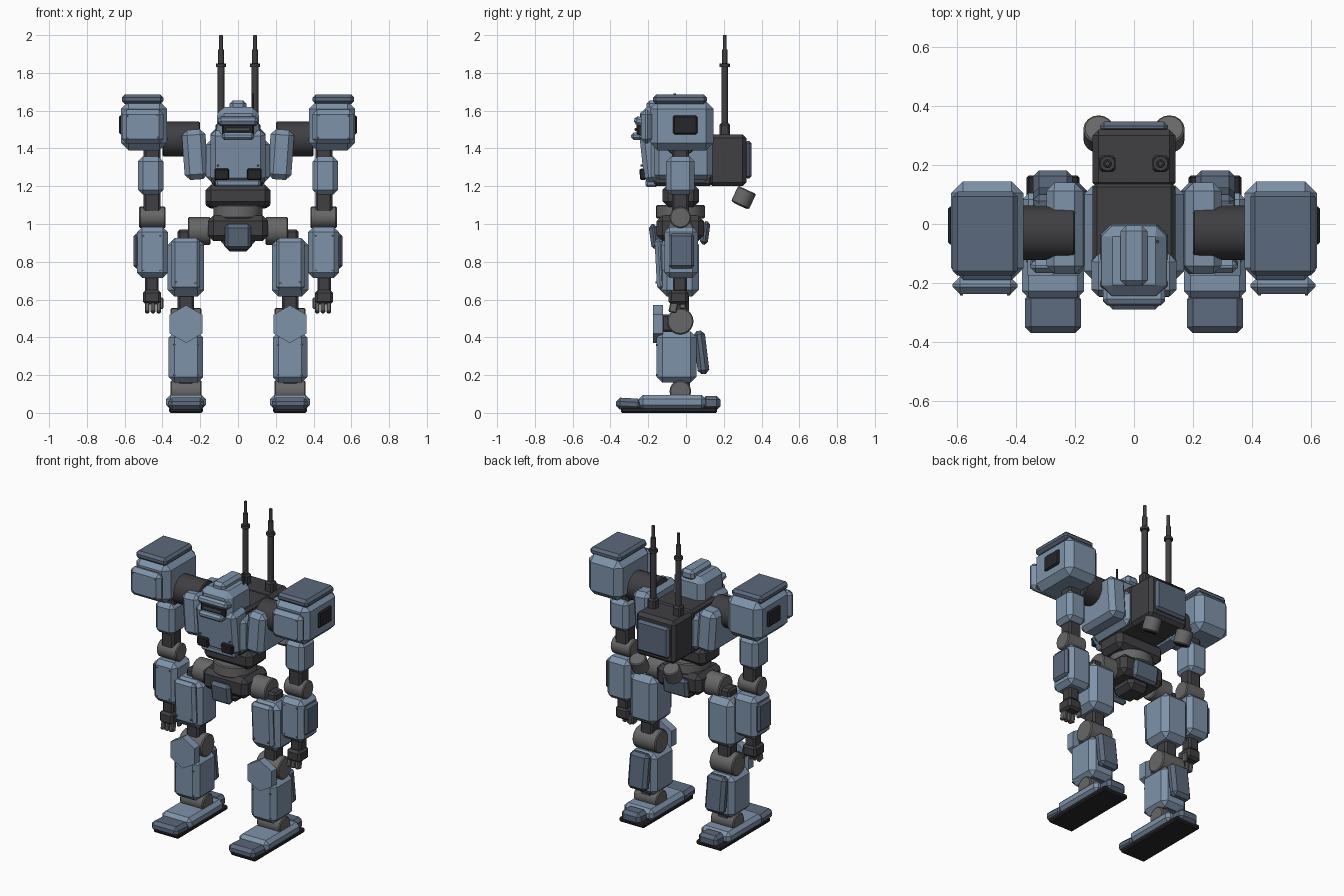
import bpy, bmesh
from math import radians, pi
from mathutils import Matrix, Vector

cube = bpy.data.objects.get("Cube")
if cube:
    bpy.data.objects.remove(cube, do_unlink=True)


def material(name, rgb):
    m = bpy.data.materials.new(name)
    m.use_nodes = True
    m.diffuse_color = (*rgb, 1)
    m.node_tree.nodes["Principled BSDF"].inputs["Base Color"].default_value = (*rgb, 1)
    return m


BLUE = material("steel blue", (0.21, 0.29, 0.40))
NAVY = material("slate blue", (0.105, 0.14, 0.20))
DARK = material("charcoal", (0.05, 0.05, 0.056))
GREY = material("joint grey", (0.135, 0.135, 0.135))
BLACK = material("black", (0.02, 0.02, 0.024))


def finish(name, bm, mat, smooth=False):
    bmesh.ops.recalc_face_normals(bm, faces=bm.faces)
    me = bpy.data.meshes.new(name)
    bm.to_mesh(me)
    bm.free()
    me.materials.append(mat)
    ob = bpy.data.objects.new(name, me)
    bpy.context.collection.objects.link(ob)
    if smooth:
        bpy.ops.object.select_all(action="DESELECT")
        ob.select_set(True)
        bpy.context.view_layer.objects.active = ob
        bpy.ops.object.shade_smooth_by_angle(angle=radians(35))
    return ob


def box(name, xs, ys, zs, mat, bevel=0.01, tilt=0, roll=0, top=1):
    """Chamfered box from ranges; tilt turns about x, roll about y, top narrows the upper end."""
    size = [b - a for a, b in (xs, ys, zs)]
    mid = Vector([(a + b) / 2 for a, b in (xs, ys, zs)])
    bm = bmesh.new()
    bmesh.ops.create_cube(bm, size=1)
    for v in bm.verts:
        k = top if v.co.z > 0 else 1
        v.co = Vector((v.co.x * size[0] * k, v.co.y * size[1] * k, v.co.z * size[2]))
    if bevel:
        bmesh.ops.bevel(bm, geom=bm.edges[:], offset=min(bevel, min(size) * 0.45),
                        segments=1, affect="EDGES")
    turn = Matrix.Rotation(radians(roll), 4, "Y") @ Matrix.Rotation(radians(tilt), 4, "X")
    bm.transform(Matrix.Translation(mid) @ turn)
    return finish(name, bm, mat)


def drum(name, mid, radius, length, mat, axis="Z", sides=20, tilt=0, bevel=0.006, spin=0, tip=1):
    """Chamfered cylinder or prism along an axis."""
    bm = bmesh.new()
    bmesh.ops.create_cone(bm, cap_ends=True, segments=sides, radius1=radius,
                          radius2=radius * tip, depth=length)
    if bevel:
        rims = [e for e in bm.edges if any(len(f.verts) > 4 for f in e.link_faces)]
        bmesh.ops.bevel(bm, geom=rims, offset=bevel, segments=1, affect="EDGES")
    turn = {"X": Matrix.Rotation(pi / 2, 4, "Y"), "Y": Matrix.Rotation(pi / 2, 4, "X"),
            "Z": Matrix.Identity(4)}[axis]
    bm.transform(Matrix.Translation(mid) @ Matrix.Rotation(radians(tilt), 4, "X") @ turn
                 @ Matrix.Rotation(radians(spin), 4, "Z"))
    return finish(name, bm, mat, smooth=sides > 8)


def rivets(name, xs, y, zs):
    bm = bmesh.new()
    for x in xs:
        for z in zs:
            spot = Matrix.Translation((x, y, z)) @ Matrix.Rotation(pi / 2, 4, "X")
            bmesh.ops.create_cone(bm, cap_ends=True, segments=8, radius1=0.006,
                                  radius2=0.005, depth=0.01, matrix=spot)
    finish(name, bm, GREY)


# Torso
box("torso_core", (-0.14, 0.14), (-0.17, 0.14), (1.2, 1.48), DARK, 0.015)
box("torso_shell", (-0.17, 0.17), (-0.19, 0.13), (1.22, 1.45), BLUE, 0.03)
box("chest_plate", (-0.145, 0.145), (-0.235, -0.09), (1.225, 1.5), BLUE, 0.025, tilt=6)
box("chest_lip", (-0.12, 0.12), (-0.215, -0.15), (1.195, 1.24), BLUE, 0.012)
rivets("chest_rivets", (-0.105, 0.105), -0.235, (1.31, 1.43))

# Head
box("head", (-0.115, 0.115), (-0.25, 0), (1.44, 1.62), BLUE, 0.035, top=0.94)
box("head_crest", (-0.045, 0.045), (-0.21, -0.005), (1.59, 1.655), BLUE, 0.018)
box("brow", (-0.105, 0.105), (-0.275, -0.2), (1.52, 1.565), BLUE, 0.014, tilt=-15)
box("visor", (-0.085, 0.085), (-0.262, -0.2), (1.465, 1.53), BLACK, 0.008)
box("visor_slit", (-0.065, 0.065), (-0.272, -0.25), (1.492, 1.508), GREY, 0.004)
box("jaw", (-0.085, 0.085), (-0.29, -0.2), (1.445, 1.485), BLUE, 0.013)
drum("head_aerial", (0.08, -0.06, 1.64), 0.006, 0.1, DARK, sides=8, bevel=0)

# Backpack
box("backpack", (-0.14, 0.14), (0.12, 0.32), (1.2, 1.475), DARK, 0.02)
box("backpack_plate", (-0.115, 0.115), (0.31, 0.347), (1.24, 1.44), NAVY, 0.014)

# Waist and pelvis
box("waist", (-0.172, 0.172), (-0.125, 0.07), (1.09, 1.21), DARK, 0.03)
drum("waist_ring", (0, -0.03, 1.065), 0.13, 0.07, GREY, sides=24)
box("pelvis", (-0.16, 0.16), (-0.155, 0.095), (0.91, 1.045), DARK, 0.03)
box("pelvis_base", (-0.075, 0.075), (-0.12, 0.06), (0.855, 0.95), DARK, 0.03)
box("front_skirt", (-0.07, 0.07), (-0.19, -0.145), (0.865, 1.0), NAVY, 0.018, tilt=8)
box("back_skirt", (-0.09, 0.09), (0.08, 0.122), (0.89, 1.015), NAVY, 0.016, tilt=-8)

# Everything that comes in pairs
for side, s in (("left", 1), ("right", -1)):
    def X(a, b):
        return tuple(sorted((s * a, s * b)))

    def name(part):
        return side + "_" + part

    # Chest sides, vents, masts and thrusters
    box(name("chest_side"), X(0.165, 0.29), (-0.17, 0.14), (1.235, 1.5), BLUE, 0.028, roll=4 * s)
    box(name("chest_vent"), X(0.048, 0.125), (-0.245, -0.18), (1.235, 1.295), BLACK, 0.006, tilt=6)
    box(name("mast_base"), X(0.062, 0.118), (0.177, 0.233), (1.46, 1.535), DARK, 0.01)
    for part, r, low, high in (("mast", 0.018, 1.52, 1.84), ("mast_collar", 0.027, 1.83, 1.85),
                               ("mast_upper", 0.015, 1.84, 1.925), ("mast_tip", 0.01, 1.92, 2.0)):
        drum(name(part), (s * 0.09, 0.205, (low + high) / 2), r, high - low, DARK,
             sides=12, bevel=0.002)
    drum(name("thruster"), (s * 0.12, 0.305, 1.14), 0.052, 0.09, GREY, tilt=-25, sides=16)
    drum(name("nozzle"), (s * 0.12, 0.286, 1.099), 0.038, 0.006, BLACK, tilt=-25, sides=16, bevel=0)

    # Shoulder
    drum(name("shoulder_axle"), (s * 0.3, -0.03, 1.45), 0.092, 0.2, DARK, "X")
    drum(name("shoulder_hub"), (s * 0.25, -0.03, 1.45), 0.07, 0.04, GREY, "X")
    box(name("shoulder_pod"), X(0.375, 0.62), (-0.19, 0.145), (1.39, 1.65), BLUE, 0.04)
    box(name("shoulder_cap"), X(0.395, 0.615), (-0.175, 0.11), (1.635, 1.685), NAVY, 0.016)
    box(name("shoulder_front"), X(0.395, 0.615), (-0.238, -0.18), (1.425, 1.605), BLUE, 0.024)
    box(name("shoulder_vent"), X(0.6, 0.631), (-0.07, 0.06), (1.475, 1.575), BLACK, 0.008)
    rivets(name("shoulder_rivets"), (s * 0.425, s * 0.585), -0.238, (1.455, 1.575))

    # Arm
    box(name("arm_core"), X(0.41, 0.5), (-0.075, 0.015), (1.05, 1.42), DARK, 0.012)
    box(name("upper_arm"), X(0.395, 0.53), (-0.105, 0.045), (1.155, 1.357), BLUE, 0.026)
    drum(name("elbow"), (s * 0.453, -0.03, 1.035), 0.057, 0.14, GREY, "X")
    box(name("forearm"), X(0.37, 0.535), (-0.115, 0.063), (0.715, 0.985), BLUE, 0.028)
    box(name("forearm_plate"), X(0.52, 0.553), (-0.09, 0.042), (0.765, 0.95), NAVY, 0.014)
    rivets(name("forearm_rivets"), (s * 0.41, s * 0.5), -0.114, (0.755, 0.94))
    box(name("wrist"), X(0.42, 0.492), (-0.07, 0.005), (0.64, 0.73), DARK, 0.01)
    box(name("hand"), X(0.407, 0.503), (-0.092, 0.012), (0.575, 0.65), DARK, 0.014)
    for i in range(3):
        x = 0.42 + 0.03 * i
        box(name("finger_%d" % (i + 1)), X(x - 0.012, x + 0.012), (-0.088, -0.045),
            (0.53, 0.59), GREY, 0.006, tilt=-12)
    box(name("thumb"), X(0.395, 0.415), (-0.035, 0.0), (0.55, 0.61), GREY, 0.006)

    # Hip and thigh
    drum(name("hip_joint"), (s * 0.205, -0.03, 0.963), 0.073, 0.12, GREY, "X")
    box(name("leg_core"), X(0.232, 0.32), (-0.075, 0.015), (0.45, 0.97), DARK, 0.012)
    box(name("thigh"), X(0.18, 0.372), (-0.135, 0.068), (0.615, 0.925), BLUE, 0.035)
    box(name("thigh_plate"), X(0.2, 0.352), (-0.16, -0.115), (0.65, 0.925), BLUE, 0.018, tilt=3)
    rivets(name("thigh_rivets"), (s * 0.225, s * 0.327), -0.157, (0.69, 0.885))

    # Knee and shin
    drum(name("knee"), (s * 0.275, -0.03, 0.485), 0.07, 0.165, GREY, "X")
    drum(name("knee_cap"), (s * 0.275, -0.148, 0.47), 0.1, 0.052, BLUE, "Y", sides=6, bevel=0)
    box(name("knee_bracket"), X(0.23, 0.32), (-0.13, -0.05), (0.43, 0.52), DARK, 0.01)
    box(name("shin"), X(0.185, 0.367), (-0.155, 0.055), (0.16, 0.43), BLUE, 0.03)
    box(name("calf_plate"), X(0.208, 0.343), (0.05, 0.112), (0.205, 0.435), NAVY, 0.02, tilt=7)
    rivets(name("shin_rivets"), (s * 0.215, s * 0.337), -0.154, (0.2, 0.36))

    # Ankle and foot
    box(name("ankle_core"), X(0.235, 0.317), (-0.07, 0.02), (0.07, 0.2), DARK, 0.01)
    drum(name("ankle"), (s * 0.275, -0.03, 0.115), 0.057, 0.165, GREY, "X")
    box(name("foot"), X(0.17, 0.38), (-0.25, 0.105), (0.02, 0.095), BLUE, 0.022)
    box(name("toe"), X(0.18, 0.37), (-0.37, -0.235), (0.015, 0.078), NAVY, 0.02, tilt=-3)
    box(name("heel"), X(0.208, 0.343), (0.085, 0.182), (0.015, 0.09), NAVY, 0.02)
    box(name("sole"), X(0.185, 0.365), (-0.345, 0.165), (0, 0.03), BLACK, 0.008)
